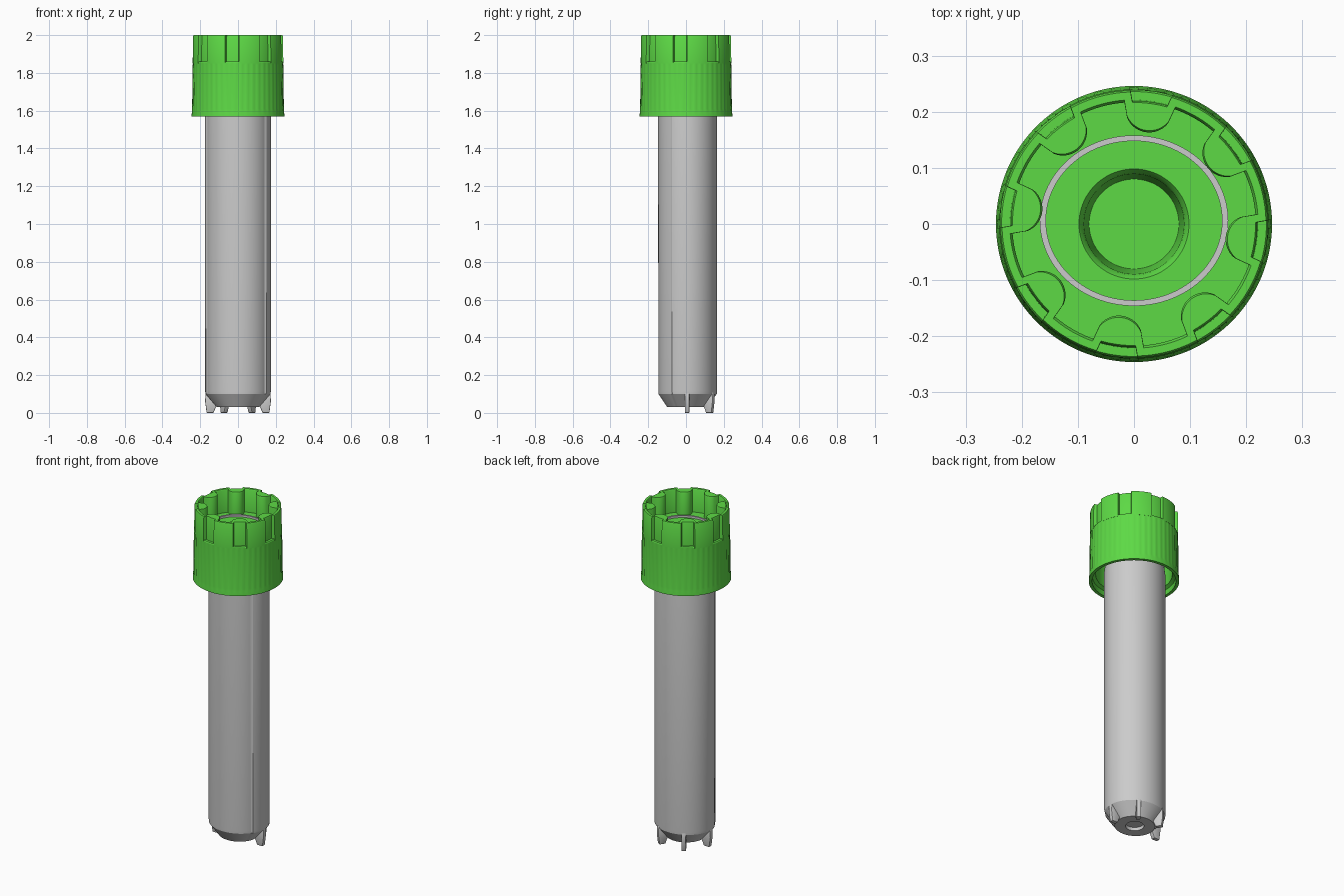
import bpy, bmesh
from math import sin, cos, sqrt, radians, pi

if "Cube" in bpy.data.objects:
    bpy.data.objects.remove(bpy.data.objects["Cube"])

green = bpy.data.materials.new("cap_green")
green.diffuse_color = (0.11, 0.70, 0.06, 1)
green.use_nodes = True
green.node_tree.nodes["Principled BSDF"].inputs["Base Color"].default_value = green.diffuse_color


def finish(name, bm, mat=None, bevel=0, angle=30):
    bmesh.ops.remove_doubles(bm, verts=bm.verts, dist=1e-5)
    bmesh.ops.recalc_face_normals(bm, faces=bm.faces)
    me = bpy.data.meshes.new(name)
    bm.to_mesh(me)
    bm.free()
    ob = bpy.data.objects.new(name, me)
    bpy.context.collection.objects.link(ob)
    if mat:
        me.materials.append(mat)
    bpy.ops.object.select_all(action='DESELECT')
    ob.select_set(True)
    bpy.context.view_layer.objects.active = ob
    if bevel:
        m = ob.modifiers.new("bevel", 'BEVEL')
        m.width, m.segments, m.limit_method, m.angle_limit = bevel, 2, 'ANGLE', radians(40)
        bpy.ops.object.modifier_apply(modifier=m.name)
    bpy.ops.object.shade_smooth_by_angle(angle=radians(angle))
    return ob


def loft(name, rings, closed=False, **kw):
    """Skin a list of equal-length point rings."""
    bm = bmesh.new()
    rows = [[bm.verts.new(p) for p in ring] for ring in rings]
    n = len(rows[0])
    pairs = list(zip(rows, rows[1:])) + ([(rows[-1], rows[0])] if closed else [])
    # weld after skinning so pole rings collapse to triangles
    for a, b in pairs:
        for i in range(n):
            j = (i + 1) % n
            bm.faces.new((a[i], a[j], b[j], b[i]))
    bmesh.ops.dissolve_degenerate(bm, dist=1e-6, edges=bm.edges)
    return finish(name, bm, **kw)


# Cap skirt, floor and hollow plug, with fine grip ribs on the outside
def cap_ring(r, z, rib=0.0, n=192):
    return [((r - (rib if i % 4 < 1 else 0)) * cos(2 * pi * i / n),
             (r - (rib if i % 4 < 1 else 0)) * sin(2 * pi * i / n), z) for i in range(n)]


cap_profile = [
    (0, 1.70, 0), (0.080, 1.70, 0), (0.089, 1.84, 0), (0.091, 1.85, 0), (0.098, 1.86, 0),
    (0.236, 1.86, 0), (0.239, 1.855, 0), (0.240, 1.84, 0.003), (0.243, 1.61, 0.003),
    (0.244, 1.595, 0), (0.246, 1.57, 0), (0.228, 1.57, 0), (0.226, 1.60, 0),
    (0.208, 1.61, 0), (0.208, 1.81, 0), (0.110, 1.81, 0), (0.105, 1.68, 0), (0, 1.68, 0)]
loft("cap_skirt", [cap_ring(*p) for p in cap_profile], mat=green, angle=25)

# Cap crown: slotted wall with a rounded lobe behind each of the eight slots
def lobe_offset(deg):
    return (deg - 37.5 + 22.5) % 45 - 22.5


def crown_outer(deg):
    return 0.221 if abs(lobe_offset(deg)) < 8.6 else 0.240


def crown_inner(deg):
    s, c = sin(radians(lobe_offset(deg))), cos(radians(lobe_offset(deg)))
    centre, rad = 0.208, 0.043
    k = rad * rad - (centre * s) ** 2
    return min(0.217, centre * c - sqrt(k)) if k > 0 else 0.217


def crown_ring(fn, z, scale=1):
    return [(fn(a) * scale * cos(radians(a)), fn(a) * scale * sin(radians(a)), z)
            for a in [i * 0.75 for i in range(480)]]


loft("cap_crown", [crown_ring(crown_outer, 1.85), crown_ring(crown_outer, 1.993, 0.993),
                   crown_ring(crown_outer, 2.0, 0.98), crown_ring(crown_inner, 2.0, 1.02),
                   crown_ring(crown_inner, 1.993), crown_ring(crown_inner, 1.85)],
     closed=True, mat=green, angle=35)

# Tube: slightly oval, with a shallow recessed panel across the front
def tube_ring(rx, ry, z, panel=1.0, n=120):
    pts = []
    for i in range(n):
        a = 360 * i / n
        s = panel if 192 < a < 328 else 1.0
        pts.append((rx * s * cos(radians(a)), 0.006 + ry * s * sin(radians(a)), z))
    return pts


tube_profile = [
    (0, 0, 0.05, 1), (0.05, 0.05, 0.05, 1), (0.05, 0.05, 0.03, 1), (0.112, 0.105, 0.03, 1),
    (0.172, 0.157, 0.10, 0.965), (0.174, 0.158, 0.115, 0.965), (0.174, 0.159, 1.60, 0.965),
    (0.168, 0.152, 1.65, 1), (0.168, 0.152, 1.872, 1), (0.157, 0.142, 1.872, 1),
    (0.157, 0.142, 0.13, 1), (0.10, 0.095, 0.07, 1), (0, 0, 0.07, 1)]
loft("tube", [tube_ring(*p) for p in tube_profile], angle=22)

# Feet: four radial fins around the sides and back of the base
foot_profile = [(0.172, 0.11), (0.174, 0.06), (0.166, 0.0), (0.130, 0.0), (0.115, 0.035), (0.10, 0.07)]
for k, deg in enumerate((0, 60, 120, 180)):
    c, s, ky = cos(radians(deg)), sin(radians(deg)), 0.93
    bm = bmesh.new()
    sides = [[bm.verts.new((r * c - t * s, 0.006 + r * s * ky + t * c, z)) for r, z in foot_profile]
             for t in (-0.012, 0.012)]
    for side in sides:
        bm.faces.new(side)
    m = len(foot_profile)
    for i in range(m):
        j = (i + 1) % m
        bm.faces.new((sides[0][i], sides[0][j], sides[1][j], sides[1][i]))
    finish(f"foot_{k + 1}", bm, bevel=0.003)
